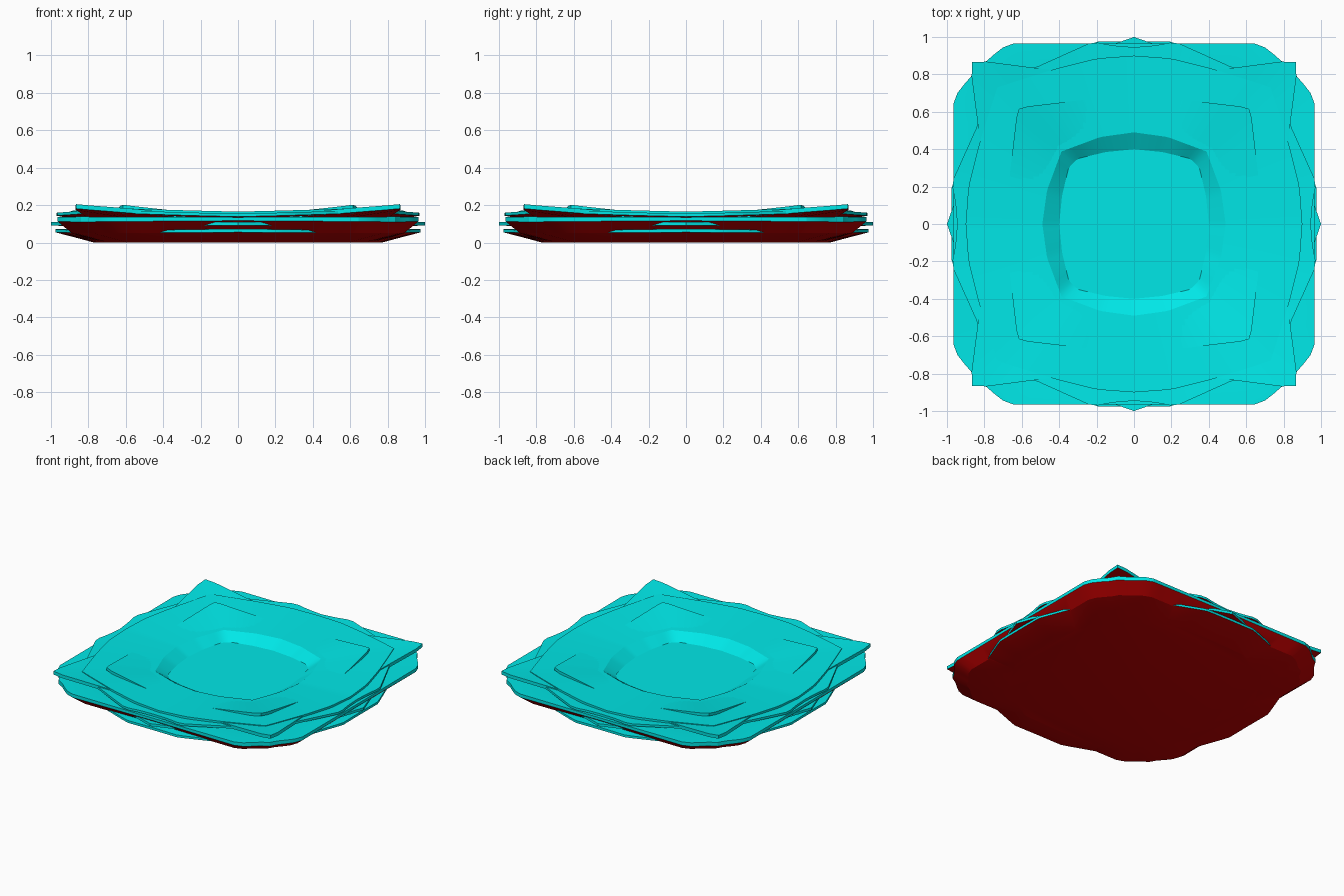
import bpy, bmesh, math
from mathutils import Vector

cube = bpy.data.objects.get("Cube")
if cube:
    bpy.data.objects.remove(cube)

STEPS = 16  # samples per eighth of a turn


def material(name, rgb):
    m = bpy.data.materials.new(name)
    m.use_nodes = True
    m.diffuse_color = (*rgb, 1)
    bsdf = m.node_tree.nodes["Principled BSDF"]
    bsdf.inputs["Base Color"].default_value = (*rgb, 1)
    return m


teal = material("teal", (0, 0.82, 0.82))
red = material("dark_red", (0.55, 0, 0))


def radius_at(eighth, angle):
    """Distance from the centre to a one-eighth outline at an angle."""
    d = Vector((math.cos(angle), math.sin(angle)))
    n = Vector((-d.y, d.x))
    for a, b in zip(eighth, eighth[1:]):
        a, b = Vector(a), Vector(b)
        s, t = a.dot(n), b.dot(n)
        if s <= 1e-6 and t >= -1e-6:
            return a.lerp(b, s / (s - t)).dot(d)
    return Vector(eighth[-1]).length


def ring(bm, eighth, z_side, z_corner, scale=1):
    """Mirror an eighth outline all the way round; corners may curl up."""
    verts = []
    for i in range(STEPS * 8):
        k = i % (2 * STEPS)
        angle = min(k, 2 * STEPS - k) * math.pi / 4 / STEPS
        r = radius_at(eighth, angle) * scale
        z = z_side + (z_corner - z_side) * math.tan(angle)
        turn = i * math.pi / 4 / STEPS
        verts.append(bm.verts.new((r * math.cos(turn), r * math.sin(turn), z)))
    return verts


def loft(name, rings, closed=False):
    """Skin rings into a solid, teal with a dark red underside."""
    bm = bmesh.new()
    loops = [ring(bm, *r) for r in rings]
    pairs = list(zip(loops, loops[1:]))
    if closed:
        pairs.append((loops[-1], loops[0]))
    else:
        bm.faces.new(loops[0])
        bm.faces.new(loops[-1])
    for a, b in pairs:
        for i in range(len(a)):
            j = (i + 1) % len(a)
            bm.faces.new((a[i], a[j], b[j], b[i]))
    bmesh.ops.recalc_face_normals(bm, faces=bm.faces)
    for f in bm.faces:
        f.material_index = 1 if f.normal.z < -0.1 else 0
    mesh = bpy.data.meshes.new(name)
    bm.to_mesh(mesh)
    bm.free()
    mesh.materials.append(teal)
    mesh.materials.append(red)
    obj = bpy.data.objects.new(name, mesh)
    bpy.context.collection.objects.link(obj)
    bpy.ops.object.select_all(action="DESELECT")
    obj.select_set(True)
    bpy.context.view_layer.objects.active = obj
    bpy.ops.object.shade_smooth_by_angle(angle=math.radians(20))


def plate(name, outer, inner, side, corner, inner_z, thick):
    """Thin ring-shaped plate with curled corners."""
    low = inner_z - thick
    loft(name, [(outer, side, corner), (inner, inner_z, inner_z),
                (inner, low, low),
                (outer, side - thick, corner - thick)], closed=True)


# Outlines, each from the middle of a side to the diagonal
foot = [(0.77, 0), (0.76, 0.3), (0.59, 0.59)]
body = [(0.965, 0), (0.965, 0.65), (0.94, 0.71), (0.87, 0.79), (0.84, 0.84)]
floor = [(0.40, 0), (0.385, 0.15), (0.35, 0.3), (0.325, 0.325)]
well = [(0.49, 0), (0.465, 0.18), (0.385, 0.395)]
rim = [(0.9, 0), (0.885, 0.2), (0.83, 0.42), (0.76, 0.64), (0.73, 0.73)]
wave = [(0.945, 0), (0.955, 0.12), (0.975, 0.22), (0.93, 0.32),
        (0.84, 0.52), (0.79, 0.66), (0.745, 0.745)]
square = [(0.8, 0), (0.81, 0.34), (0.875, 0.84), (0.865, 0.865)]
small_square = [(0.69, 0), (0.66, 0.3), (0.625, 0.6), (0.615, 0.615)]
low_star = [(0.975, 0), (0.975, 0.2), (0.88, 0.45), (0.66, 0.66)]
point_star = [(1, 0), (0.965, 0.1), (0.93, 0.2), (0.7, 0.7)]

# Flared base with a hollow top
loft("base_body", [(foot, 0, 0), (body, 0.05, 0.05, 0.92), (body, 0.117, 0.11),
                   (body, 0.135, 0.138), (well, 0.12, 0.12, 1.15),
                   (floor, 0.08, 0.08)])

# Star-shaped layers that poke out of the sides
loft("low_star_layer", [(foot, 0, 0), (low_star, 0.055, 0.05),
                        (low_star, 0.073, 0.06), (floor, 0.075, 0.075)])
plate("pointed_star_plate", point_star, well, 0.11, 0.105, 0.08, 0.018)

# Curled plates on top
plate("square_plate", square, well, 0.13, 0.205, 0.125, 0.024)
plate("wavy_plate", wave, well, 0.154, 0.178, 0.13, 0.016)
plate("small_square_plate", small_square, well, 0.137, 0.202, 0.147, 0.02)

# Round dish with the sunken centre
loft("dish", [(floor, 0.1, 0.1), (well, 0.15, 0.15), (rim, 0.165, 0.187),
              (rim, 0.15, 0.17), (well, 0.135, 0.135), (floor, 0.085, 0.085)])
